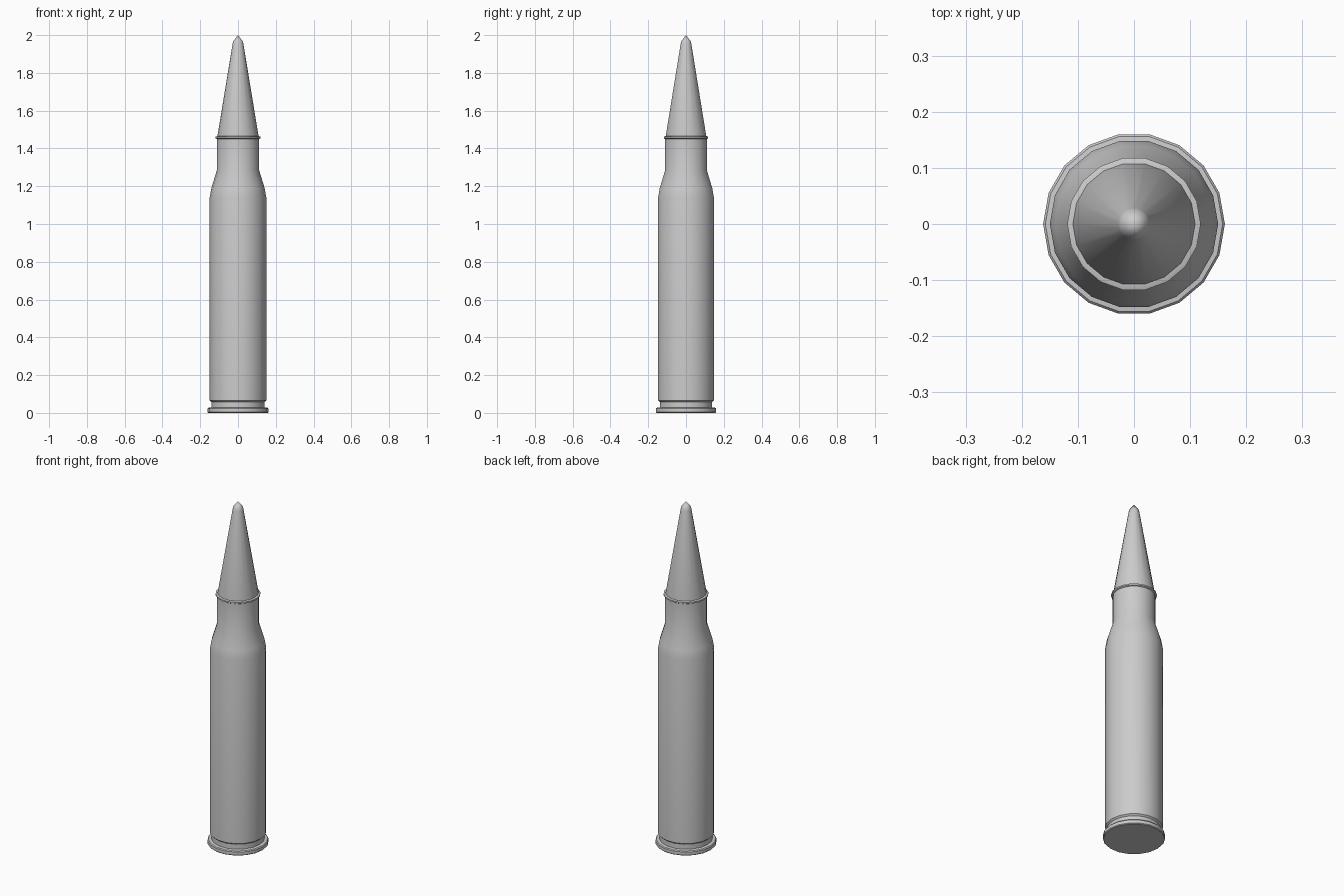
import bpy, bmesh, math

if "Cube" in bpy.data.objects:
    bpy.data.objects.remove(bpy.data.objects["Cube"])

SIDES = 18


def lathe(name, profile):
    """Revolve (radius, z) points about z; zero radius becomes a pole, open ends are capped."""
    bm = bmesh.new()
    rings = []
    for r, z in profile:
        if r == 0:
            rings.append([bm.verts.new((0, 0, z))] * SIDES)
        else:
            rings.append([bm.verts.new((r * math.cos(math.tau * i / SIDES),
                                        r * math.sin(math.tau * i / SIDES), z))
                          for i in range(SIDES)])
    for low, high in zip(rings, rings[1:]):
        for i in range(SIDES):
            j = (i + 1) % SIDES
            quad = [low[i], low[j], high[j], high[i]]
            bm.faces.new(list(dict.fromkeys(quad)))
    if profile[0][0] > 0:
        bm.faces.new(rings[0][::-1])
    if profile[-1][0] > 0:
        bm.faces.new(rings[-1])
    bmesh.ops.recalc_face_normals(bm, faces=bm.faces)
    mesh = bpy.data.meshes.new(name)
    bm.to_mesh(mesh)
    bm.free()
    obj = bpy.data.objects.new(name, mesh)
    bpy.context.collection.objects.link(obj)
    bpy.ops.object.select_all(action='DESELECT')
    obj.select_set(True)
    bpy.context.view_layer.objects.active = obj
    bpy.ops.object.shade_smooth_by_angle(angle=math.radians(30))
    return obj


# Case: base rim, extractor groove, body, shoulder, neck and mouth lip
lathe("case", [
    (0.158, 0), (0.162, 0.004), (0.162, 0.022), (0.158, 0.027),
    (0.141, 0.029), (0.141, 0.058), (0.15, 0.066),
    (0.15, 1.14), (0.141, 1.19), (0.112, 1.285),
    (0.112, 1.45), (0.119, 1.454), (0.119, 1.462), (0.111, 1.465)])

# Tapered bullet with a short conical tip
lathe("bullet", [(0.109, 1.44), (0.109, 1.465), (0.0285, 1.955), (0.025, 1.968), (0, 2.0)])
